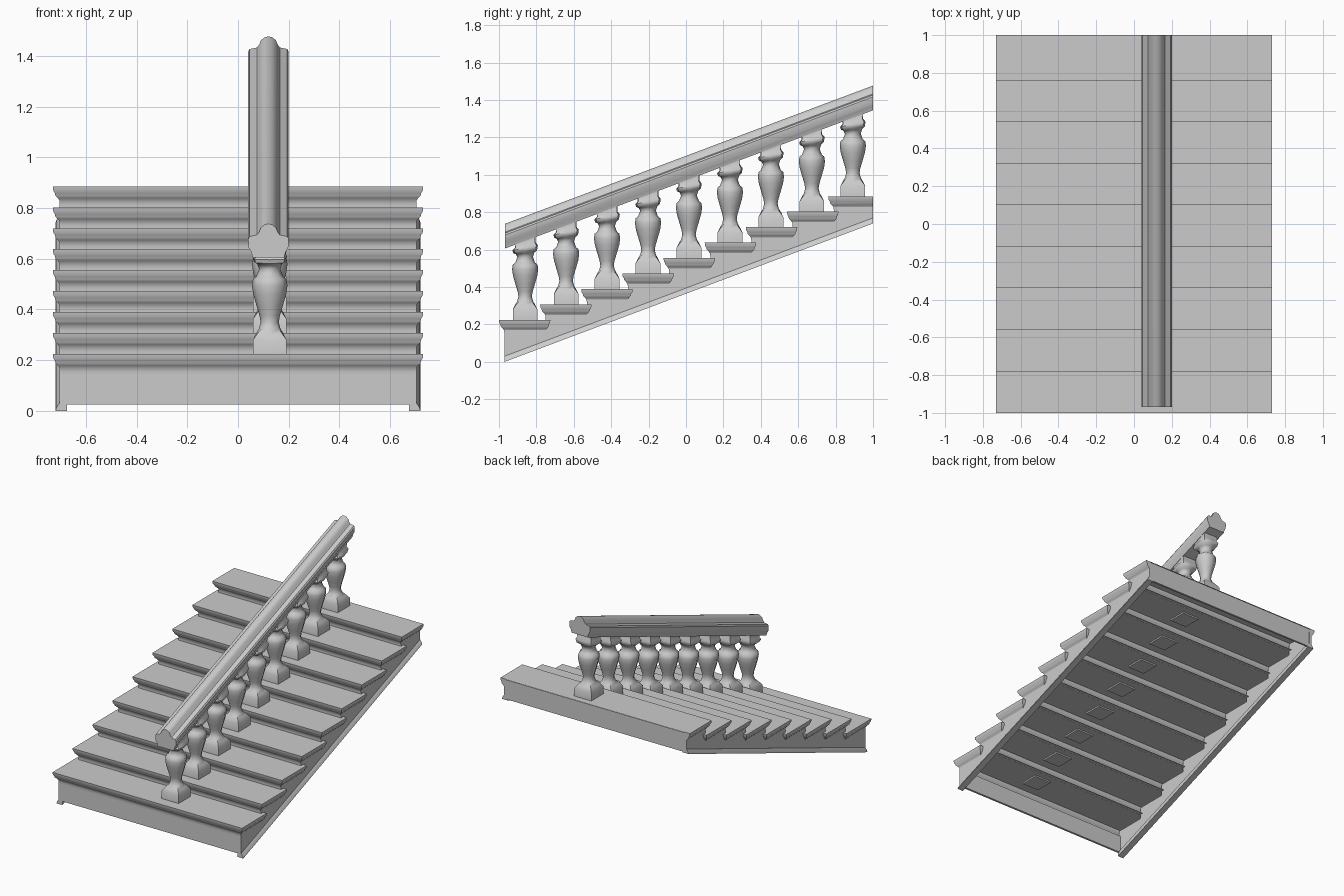
import bpy, bmesh, math

if "Cube" in bpy.data.objects:
    bpy.data.objects.remove(bpy.data.objects["Cube"])

STEPS, RUN, RISE = 9, 0.22, 0.0825
SLOPE = 0.3756
RAIL_X = 0.12


def finish(name, bm, angle=35):
    bmesh.ops.recalc_face_normals(bm, faces=bm.faces[:])
    me = bpy.data.meshes.new(name)
    bm.to_mesh(me)
    bm.free()
    ob = bpy.data.objects.new(name, me)
    bpy.context.collection.objects.link(ob)
    bpy.ops.object.select_all(action='DESELECT')
    ob.select_set(True)
    bpy.context.view_layer.objects.active = ob
    bpy.ops.object.shade_smooth_by_angle(angle=math.radians(angle))
    return ob


def loft(bm, rings, closed=True, cap_start=True, cap_end=True):
    """Skin a list of equal-length point rings."""
    vs = [[bm.verts.new(p) for p in r] for r in rings]
    n = len(vs[0])
    for a, b in zip(vs, vs[1:]):
        for i in range(n if closed else n - 1):
            j = (i + 1) % n
            bm.faces.new((a[i], a[j], b[j], b[i]))
    if cap_start:
        bm.faces.new(vs[0])
    if cap_end:
        bm.faces.new(vs[-1])


def box(name, x0, x1, y0, y1, z0, z1):
    bm = bmesh.new()
    loft(bm, [[(x0, y0, z), (x1, y0, z), (x1, y1, z), (x0, y1, z)] for z in (z0, z1)])
    return finish(name, bm)


# Treads: open shells with a moulded nosing that returns along the sides
NOSING = [(0, 0), (0.002, -0.018), (0.008, -0.026), (0.010, -0.036),
          (0.020, -0.046), (0.027, -0.056), (0.030, -0.070), (0.030, -0.083)]


def tread_ring(yf, yb, back_inset, inset, z):
    w, yf, yb = 0.73 - inset, yf + inset, yb - inset * back_inset
    return [(-0.69, yb, z), (-w, yb, z), (-w, yf, z),
            (w, yf, z), (w, yb, z), (0.69, yb, z)]


for i in range(STEPS):
    front = -1 + i * RUN
    top = 0.225 + i * RISE
    last = i == STEPS - 1
    back = 1.0 if last else front + 0.275
    bm = bmesh.new()
    loft(bm, [tread_ring(front, back, 0 if last else 1, d, top + h) for d, h in NOSING],
         closed=False, cap_end=False)
    finish(f"tread_{i + 1}", bm)

# Front riser and back board
box("front_riser", -0.69, 0.69, -0.97, -0.955, 0.025, 0.15)
box("back_board", -0.70, 0.70, 0.985, 0.999, 0.745, 0.88)

# Stringers: stepped top, sloping underside, with a small bottom moulding
outline = [(-0.97, 0.004)]
for i in range(STEPS):
    z = 0.225 + i * RISE - 0.03
    y = -0.97 + i * RUN
    outline += [(y, z), (min(y + RUN, 1.0), z)]
outline.append((1.0, 0.744))
lip = [(0.675, 0), (0.72, 0), (0.715, 0.015), (0.704, 0.03), (0.675, 0.03)]
for side, label in ((-1, "left"), (1, "right")):
    bm = bmesh.new()
    loft(bm, [[(side * x, y, z) for y, z in outline] for x in (0.685, 0.703)])
    finish(f"{label}_stringer", bm)
    bm = bmesh.new()
    loft(bm, [[(side * x, y, z + SLOPE * (y + 0.97)) for x, z in lip] for y in (-0.97, 1.0)])
    finish(f"{label}_stringer_moulding", bm)

# Balusters: (height, half width, squareness), square foot, turned vase, square cap
VASE = [(-0.01, 0.066, 1), (0.055, 0.066, 1), (0.078, 0.055, 0.7), (0.10, 0.042, 0.2),
        (0.125, 0.036, 0), (0.15, 0.040, 0), (0.19, 0.052, 0), (0.235, 0.065, 0),
        (0.27, 0.070, 0), (0.295, 0.066, 0), (0.305, 0.053, 0), (0.335, 0.042, 0),
        (0.355, 0.050, 0.2), (0.365, 0.064, 0.5), (0.385, 0.068, 0.6),
        (0.40, 0.055, 0.8), (0.43, 0.055, 1)]
for i in range(STEPS):
    cy = -0.86 + i * 0.219
    base = 0.225 + i * RISE
    rings = []
    for h, r, sq in VASE:
        ring = []
        tilt = SLOPE * max(0, (h - 0.33) / 0.10)   # the cap leans to meet the rail
        for k in range(8):
            a = k * math.pi / 4
            rr = r * (1 + (math.sqrt(2) - 1) * sq * (k % 2))
            dy = rr * math.sin(a)
            ring.append((RAIL_X + 0.005 + rr * math.cos(a), cy + dy,
                         base + h + min(tilt, SLOPE) * dy))
        rings.append(ring)
    bm = bmesh.new()
    loft(bm, rings)
    finish(f"baluster_{i + 1}", bm, 50)

# Handrail: moulded section swept up the slope with upright ends
half = [(0.062, 0), (0.068, 0.022), (0.078, 0.038), (0.080, 0.072), (0.074, 0.082),
        (0.045, 0.088), (0.036, 0.100), (0.030, 0.116), (0.016, 0.128)]
section = half + [(0, 0.132)] + [(-x, z) for x, z in reversed(half)]
bm = bmesh.new()
loft(bm, [[(RAIL_X + x, y, 0.605 + z + SLOPE * (y + 0.97)) for x, z in section]
          for y in (-0.968, 1.0)])
finish("handrail", bm)
